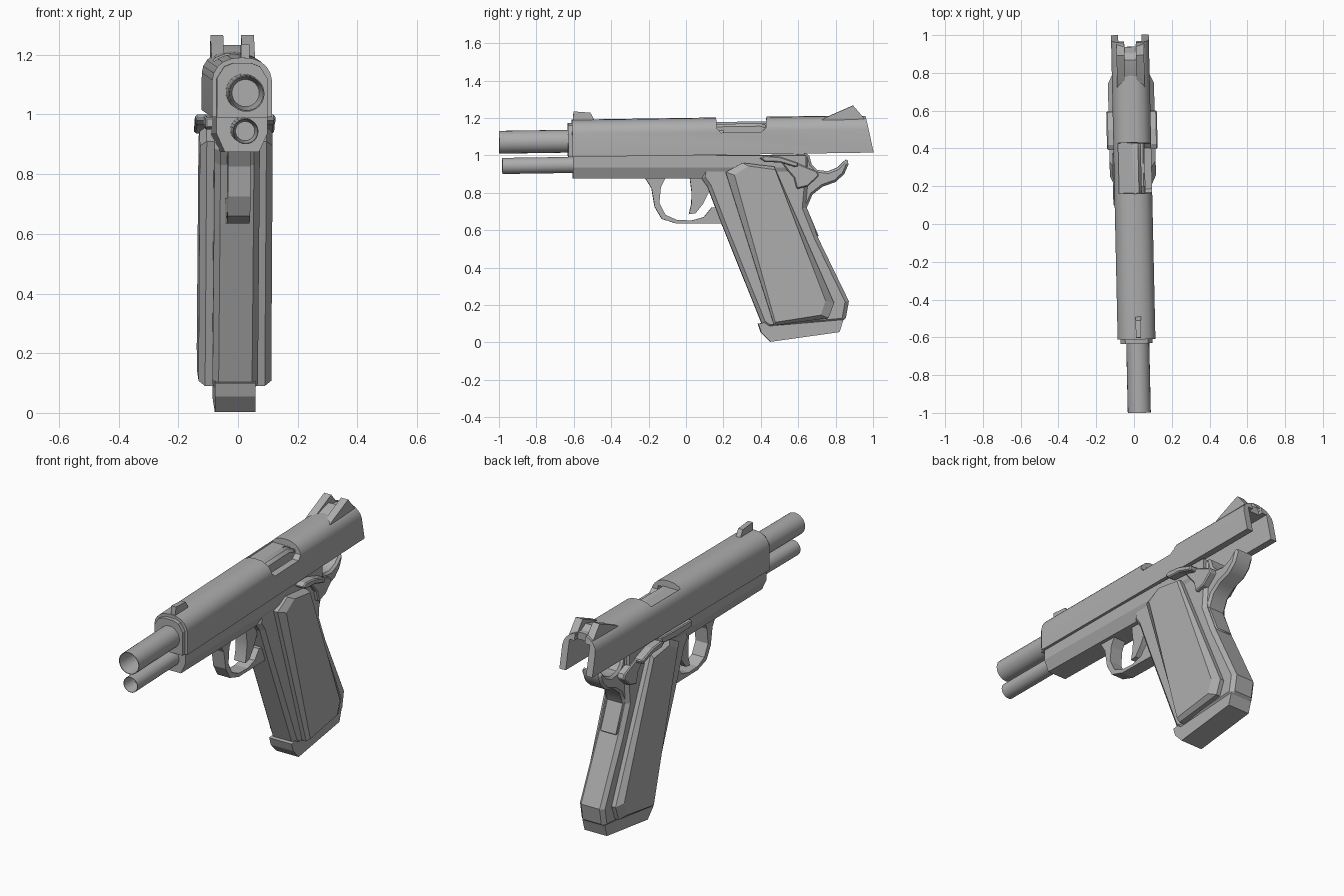
import bpy, bmesh, math
from mathutils import Matrix, Vector

if "Cube" in bpy.data.objects:
    bpy.data.objects.remove(bpy.data.objects["Cube"])

steel = bpy.data.materials.new("grey metal")
steel.diffuse_color = (0.42, 0.42, 0.42, 1)
steel.use_nodes = True
steel.node_tree.nodes["Principled BSDF"].inputs["Base Color"].default_value = steel.diffuse_color

YAW = Matrix.Rotation(0.022, 4, 'Z')
PIVOT = Vector((0, 0, 1.1))
PITCH = Matrix.Translation(PIVOT) @ Matrix.Rotation(0.015, 4, 'X') @ Matrix.Translation(-PIVOT)


def finish(name, bm, pitch=False, bevel=0, smooth=True, angle=30):
    bmesh.ops.recalc_face_normals(bm, faces=bm.faces)
    me = bpy.data.meshes.new(name)
    bm.to_mesh(me)
    bm.free()
    me.transform(YAW @ PITCH if pitch else YAW)
    me.materials.append(steel)
    ob = bpy.data.objects.new(name, me)
    bpy.context.collection.objects.link(ob)
    if bevel:
        m = ob.modifiers.new("bevel", 'BEVEL')
        m.width, m.segments, m.limit_method = bevel, 1, 'ANGLE'
        m.angle_limit = math.radians(50)
    if smooth:
        bpy.ops.object.select_all(action='DESELECT')
        ob.select_set(True)
        bpy.context.view_layer.objects.active = ob
        bpy.ops.object.shade_smooth_by_angle(angle=math.radians(angle))
    return ob


def prism(bm, a, b):
    """Join two matching outlines into a closed solid."""
    va, vb = [bm.verts.new(p) for p in a], [bm.verts.new(p) for p in b]
    bm.faces.new(va)
    bm.faces.new(vb[::-1])
    for i in range(len(a)):
        j = (i + 1) % len(a)
        bm.faces.new((va[i], vb[i], vb[j], va[j]))


def side(name, pts, x0, x1, **kw):
    """Side outline (y, z) extruded across x."""
    bm = bmesh.new()
    prism(bm, [(x0, y, z) for y, z in pts], [(x1, y, z) for y, z in pts])
    return finish(name, bm, **kw)


def tube(name, x, z, r, y0, y1, depth):
    """Round bar with a hollow mouth."""
    bm = bmesh.new()
    n = 24
    rings = []
    for y, rr in ((y1, r), (y0, r), (y0, r * 0.94), (y0 + depth, r * 0.75)):
        rings.append([bm.verts.new((x + rr * math.cos(2 * math.pi * i / n), y,
                                    z + rr * math.sin(2 * math.pi * i / n))) for i in range(n)])
    for a, b in zip(rings, rings[1:]):
        for i in range(n):
            bm.faces.new((a[i], a[(i + 1) % n], b[(i + 1) % n], b[i]))
    bm.faces.new(rings[0])
    bm.faces.new(rings[-1])
    return finish(name, bm, pitch=True)


def cut(ob, pts, x0, x1):
    c = side("cutter", pts, x0, x1, pitch=True, smooth=False)
    c.hide_render = True
    c.hide_viewport = True
    m = ob.modifiers.new("cut", 'BOOLEAN')
    m.operation, m.object, m.solver = 'DIFFERENCE', c, 'EXACT'


# Slide: arched channel section with a slanted rear
half = [(0.1, 1.0), (0.1, 1.125), (0.095, 1.148), (0.083, 1.168), (0.065, 1.185), (0.035, 1.197)]
inner = [(0.062, 1.16), (0.062, 1.0)]
section = half + [(0, 1.2)] + [(-x, z) for x, z in half[::-1]]
section += [(-x, z) for x, z in inner[::-1]] + inner
bm = bmesh.new()
prism(bm, [(x, -0.61, z) for x, z in section],
      [(x, 1.0 - 0.2 * (z - 1.0), z) for x, z in section])
slide = finish("slide", bm, pitch=True)
cut(slide, [(0.155, 1.3), (0.165, 1.14), (0.185, 1.118), (0.4, 1.118), (0.425, 1.14), (0.44, 1.3)], 0.0, 0.2)
cut(slide, [(0.155, 1.3), (0.165, 1.165), (0.43, 1.165), (0.44, 1.3)], -0.075, 0.03)
cut(slide, [(0.94, 0.9), (1.1, 0.9), (1.1, 1.3), (0.94, 1.3)], -0.032, 0.032)

# Bushing at the front of the slide
bm = bmesh.new()
ring = [(0.085, 1.0), (0.085, 1.13), (0.06, 1.17), (0.03, 1.182)]
ring = ring + [(-x, z) for x, z in ring[::-1]]
prism(bm, [(x, -0.632, z) for x, z in ring], [(x, -0.58, z) for x, z in ring])
finish("bushing", bm, pitch=True)

# Barrel, chamber hood and guide rod
tube("barrel", 0.006, 1.085, 0.061, -1.0, 0.2, 0.12)
tube("guide_rod", 0.004, 0.958, 0.043, -0.985, -0.5, 0.08)
side("chamber", [(0.12, 1.02), (0.12, 1.165), (0.4, 1.165), (0.47, 1.14), (0.47, 1.02)],
     -0.045, 0.045, pitch=True, bevel=0.015)

# Sights
side("front_sight", [(-0.605, 1.18), (-0.6, 1.244), (-0.51, 1.236), (-0.485, 1.19)], -0.003, 0.025, pitch=True)
rear = [(0.72, 1.175), (0.75, 1.192), (0.895, 1.253), (0.955, 1.18)]
for s in (-1, 1):
    side("rear_sight_post", rear, s * 0.03, s * 0.073, pitch=True)
side("rear_sight_base", [(0.72, 1.17), (0.75, 1.19), (0.87, 1.22), (0.94, 1.18)], -0.031, 0.031, pitch=True)

# Frame body under the slide, narrower at its bottom
bm = bmesh.new()
sec = [(0.085, 1.0), (0.085, 0.935), (0.058, 0.875)]
sec = sec + [(-x, z) for x, z in sec[::-1]]
prism(bm, [(x, -0.605, z) for x, z in sec], [(x, 0.64, z) for x, z in sec])
finish("frame", bm, smooth=False)

# Grip frame
side("grip_frame", [(0.08, 0.88), (0.115, 0.83), (0.19, 0.635), (0.405, 0.1), (0.44, 0.075), (0.85, 0.11), (0.87, 0.22),
                    (0.7, 0.57), (0.64, 0.72), (0.65, 0.83), (0.65, 1.005), (0.1, 1.0)],
     -0.076, 0.076, bevel=0.02, smooth=False)

# Grip safety with curved tail
side("grip_tail", [(0.5, 1.0), (0.655, 1.01), (0.672, 0.95), (0.7, 0.922), (0.76, 0.915), (0.81, 0.935), (0.84, 0.965),
                   (0.865, 0.985), (0.867, 0.95), (0.845, 0.9), (0.8, 0.858), (0.73, 0.833), (0.675, 0.79),
                   (0.645, 0.72), (0.712, 0.56), (0.6, 0.6)], -0.058, 0.058, bevel=0.012, angle=35)

# Magazine base
side("magazine_base", [(0.385, 0.1), (0.4, 0.055), (0.45, 0.003), (0.82, 0.055), (0.84, 0.12), (0.5, 0.12)],
     -0.068, 0.068, smooth=False)

# Grip panels, levers and pins on both sides
panel = [(0.21, 0.91), (0.3, 0.96), (0.47, 0.94), (0.79, 0.21), (0.76, 0.13), (0.47, 0.09)]
cy, cz = 0.5, 0.53
for s in (-1, 1):
    bm = bmesh.new()
    a = [(s * 0.07, y, z) for y, z in panel]
    b = [(s * 0.1, y, z) for y, z in panel]
    c = [(s * 0.122, cy + (y - cy) * 0.84, cz + (z - cz) * 0.96) for y, z in panel]
    prism(bm, a, b)
    prism(bm, b, c)
    bmesh.ops.remove_doubles(bm, verts=bm.verts, dist=0.0001)
    finish("grip_panel", bm, smooth=False)
    side("safety_plate", [(0.5, 0.975), (0.6, 0.955), (0.7, 0.915), (0.71, 0.89), (0.65, 0.835), (0.59, 0.82),
                          (0.575, 0.88), (0.54, 0.92)], s * 0.05, s * 0.097, bevel=0.006, smooth=False)
    side("safety_lever", [(0.39, 0.985), (0.42, 1.0), (0.5, 0.993), (0.6, 0.96), (0.59, 0.935), (0.5, 0.962),
                          (0.42, 0.965)], s * 0.08, s * 0.134, bevel=0.006, smooth=False)

# Slide stop on the left side
side("slide_stop", [(0.1, 0.955), (0.1, 0.99), (0.38, 0.998), (0.38, 0.965), (0.24, 0.95)],
     -0.107, -0.07, bevel=0.005, smooth=False)

# Trigger guard loop and trigger
side("trigger_guard", [(-0.22, 0.88), (-0.185, 0.825), (-0.168, 0.725), (-0.13, 0.66), (-0.05, 0.635), (0.2, 0.635),
                       (0.2, 0.72), (0.135, 0.72), (0.095, 0.67), (0.03, 0.652), (-0.05, 0.655), (-0.11, 0.682),
                       (-0.143, 0.745), (-0.135, 0.83), (-0.11, 0.88)], -0.038, 0.038, smooth=False)
side("trigger", [(0.02, 0.88), (0.03, 0.8), (0.028, 0.74), (0.015, 0.685), (0.05, 0.69), (0.09, 0.74), (0.12, 0.8),
                 (0.13, 0.88)], -0.034, 0.034, angle=40)
